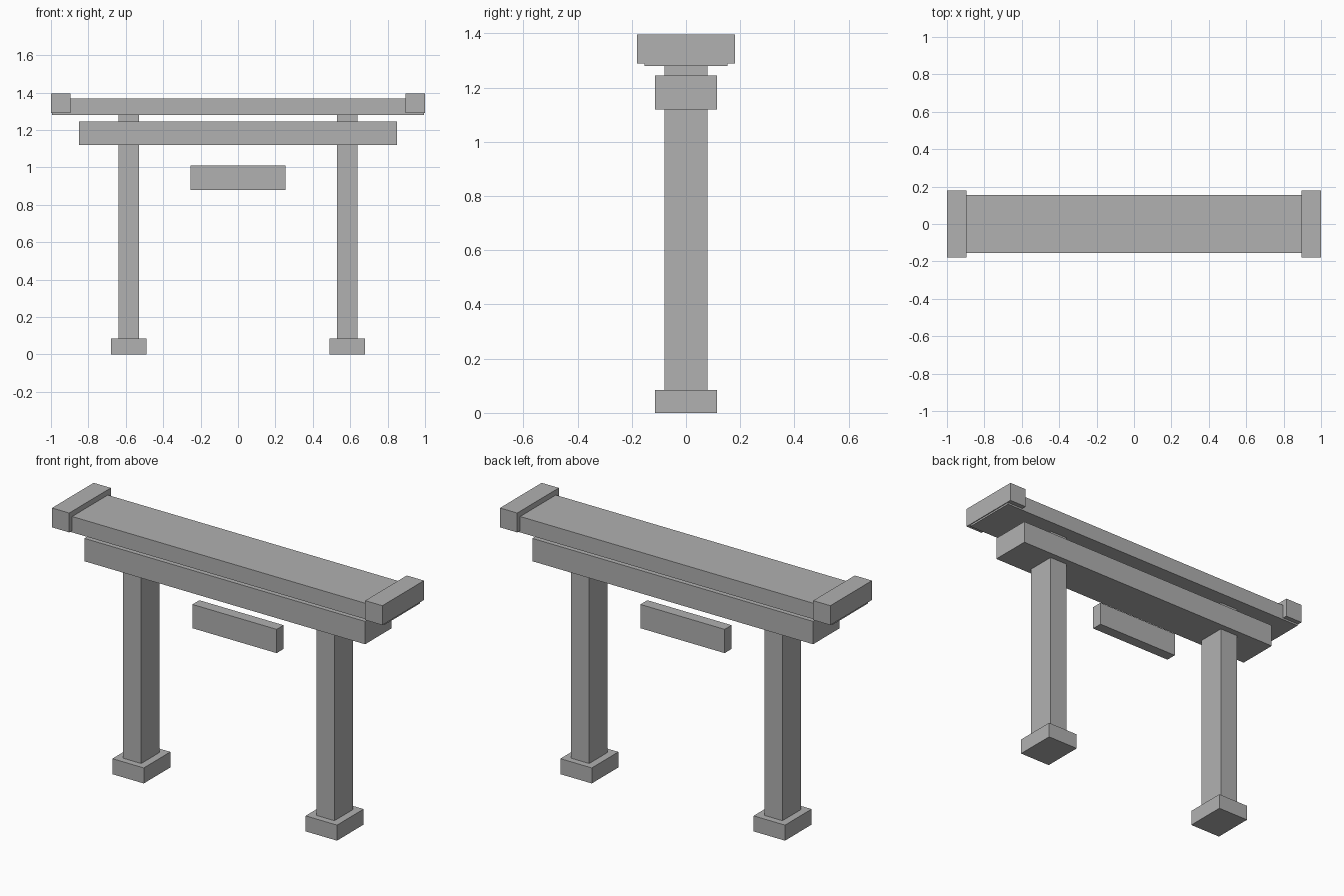
import bpy

# Remove the default cube
default = bpy.data.objects.get("Cube")
if default:
    bpy.data.objects.remove(default, do_unlink=True)

# Single plain stone colour
stone = bpy.data.materials.new("stone_grey")
stone.use_nodes = True
colour = (0.44, 0.44, 0.44, 1.0)
stone.diffuse_color = colour
stone.node_tree.nodes["Principled BSDF"].inputs["Base Color"].default_value = colour


def block(name, x, width, depth, bottom, top):
    """Box centred on y = 0, spanning bottom to top in z."""
    bpy.ops.mesh.primitive_cube_add(size=1, location=(x, 0, (bottom + top) / 2))
    obj = bpy.context.object
    obj.name = name
    obj.scale = (width, depth, top - bottom)
    bpy.ops.object.transform_apply(location=False, rotation=False, scale=True)
    obj.data.materials.append(stone)
    return obj


# Mirrored supports and roof ends
for side, sign in (("left", 1), ("right", -1)):
    block(side + "_base", sign * 0.585, 0.19, 0.23, 0, 0.085)
    block(side + "_pillar", sign * 0.585, 0.11, 0.16, 0.085, 1.28)
    block(side + "_roof_end", sign * 0.948, 0.104, 0.36, 1.29, 1.396)

# Horizontal beams
block("lower_beam", 0, 1.70, 0.23, 1.12, 1.245)
block("roof_beam", 0, 1.99, 0.308, 1.28, 1.367)

# Blank plaque floating under the lower beam
block("plaque", 0, 0.51, 0.06, 0.88, 1.01)
